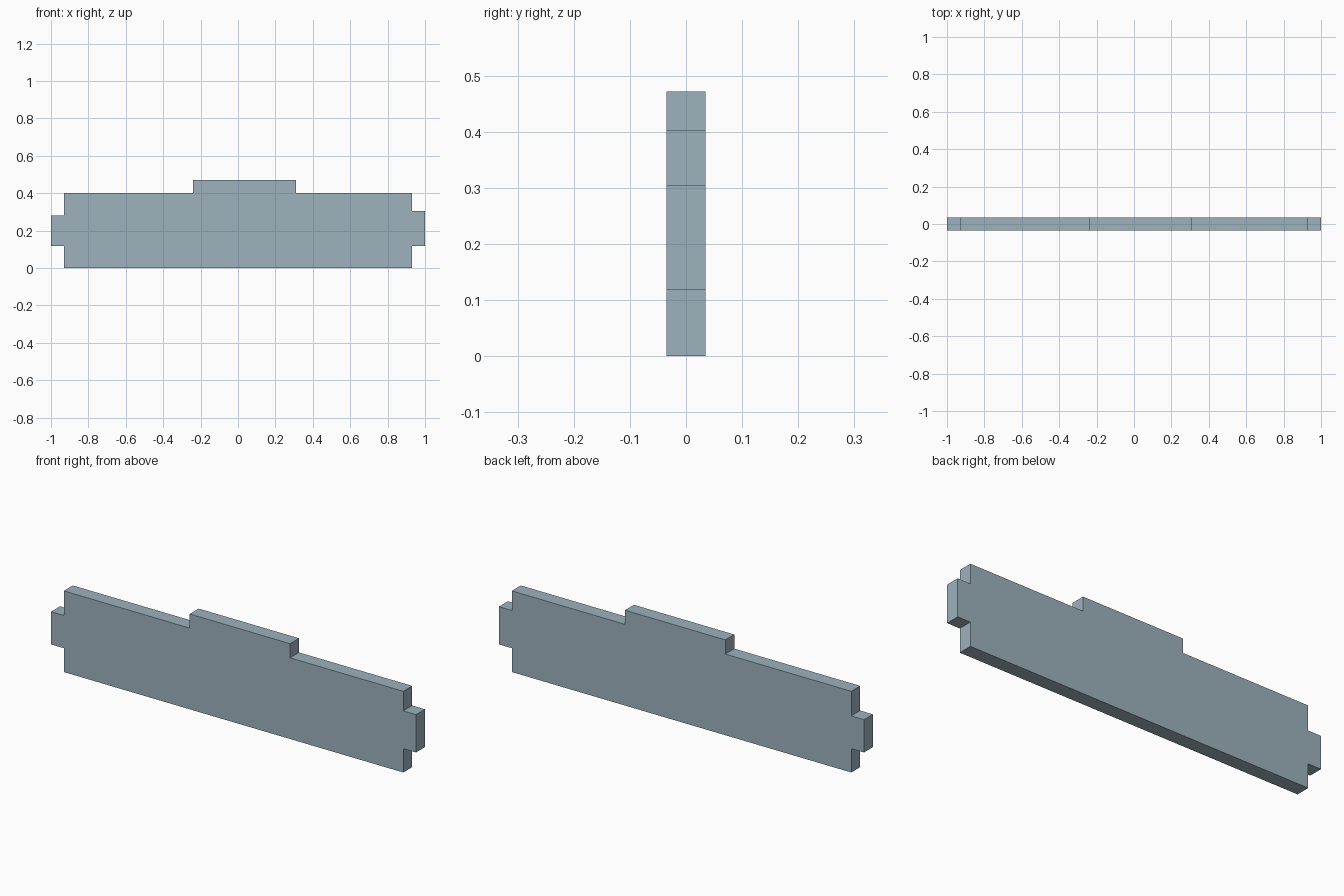
import bpy, bmesh

if "Cube" in bpy.data.objects:
    bpy.data.objects.remove(bpy.data.objects["Cube"])

HALF_DEPTH = 0.035

# Outline in x, z: flat board with an end tab each side and a raised top tab
outline = [
    (-0.93, 0.0), (0.93, 0.0),
    (0.93, 0.118), (1.0, 0.118), (1.0, 0.305), (0.93, 0.305),   # right tab
    (0.93, 0.402), (0.31, 0.402), (0.31, 0.472),                # top tab
    (-0.24, 0.472), (-0.24, 0.402), (-0.93, 0.402),
    (-0.93, 0.28), (-1.0, 0.28), (-1.0, 0.118), (-0.93, 0.118), # left tab
]

# Extrude the outline through the board's thickness
bm = bmesh.new()
front = bm.faces.new([bm.verts.new((x, -HALF_DEPTH, z)) for x, z in outline])
ext = bmesh.ops.extrude_face_region(bm, geom=[front], use_keep_orig=True)
moved = [g for g in ext["geom"] if isinstance(g, bmesh.types.BMVert)]
bmesh.ops.translate(bm, verts=moved, vec=(0, 2 * HALF_DEPTH, 0))
bmesh.ops.recalc_face_normals(bm, faces=bm.faces)

mesh = bpy.data.meshes.new("tabbed_panel")
bm.to_mesh(mesh)
bm.free()

# Single blue grey colour
mat = bpy.data.materials.new("blue_grey")
mat.diffuse_color = (0.337, 0.445, 0.515, 1.0)
mat.use_nodes = True
mat.node_tree.nodes["Principled BSDF"].inputs["Base Color"].default_value = mat.diffuse_color
mesh.materials.append(mat)

panel = bpy.data.objects.new("tabbed_panel", mesh)
bpy.context.collection.objects.link(panel)
